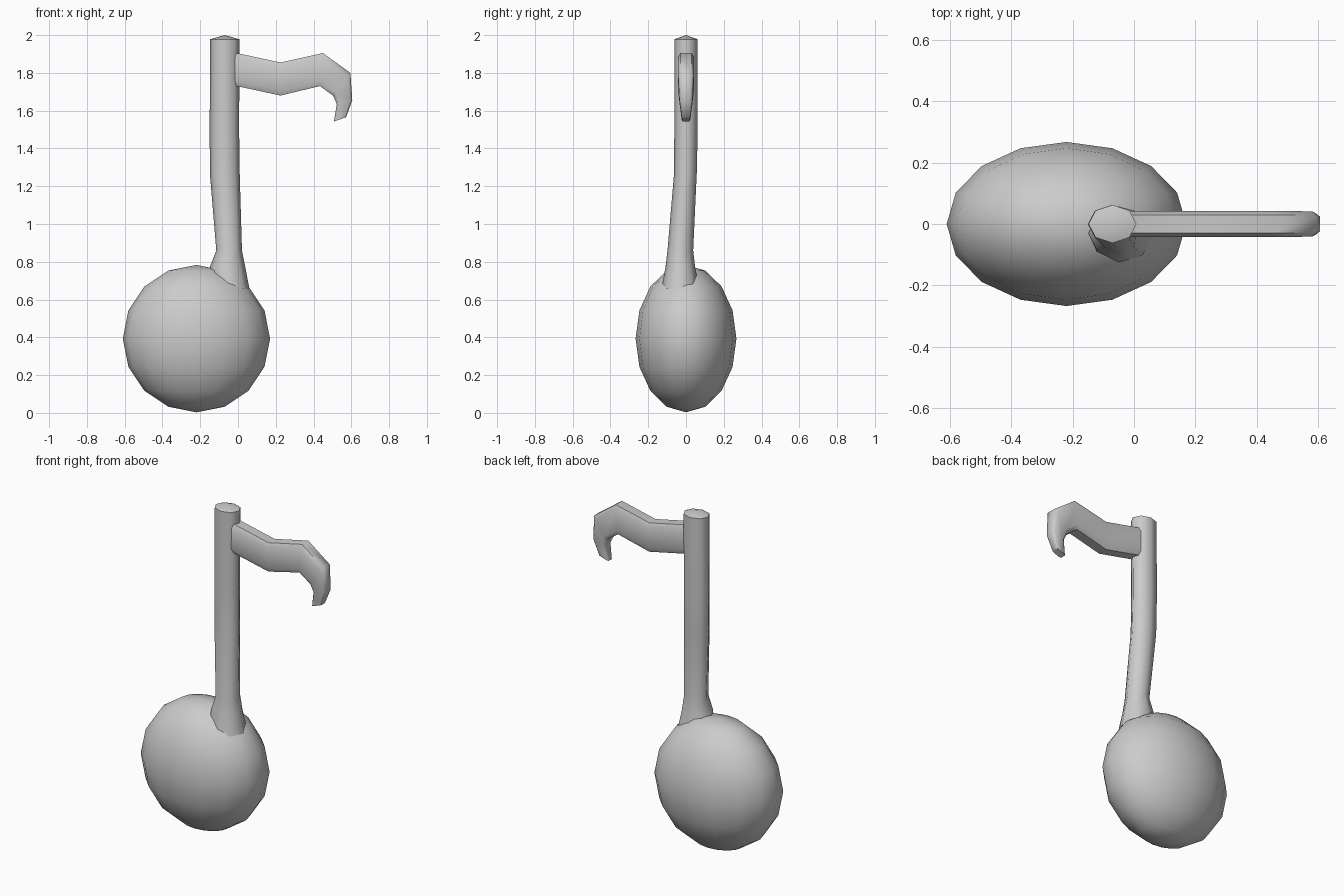
import bpy, bmesh
from math import cos, sin, pi, radians

if "Cube" in bpy.data.objects:
    bpy.data.objects.remove(bpy.data.objects["Cube"])


def finish(name, bm, angle=60):
    bmesh.ops.recalc_face_normals(bm, faces=bm.faces)
    mesh = bpy.data.meshes.new(name)
    bm.to_mesh(mesh)
    bm.free()
    obj = bpy.data.objects.new(name, mesh)
    bpy.context.collection.objects.link(obj)
    bpy.ops.object.select_all(action='DESELECT')
    obj.select_set(True)
    bpy.context.view_layer.objects.active = obj
    bpy.ops.object.shade_smooth_by_angle(angle=radians(angle))
    return obj


def loft(bm, rings):
    """Skin a list of equal-sized point rings; returns the last ring."""
    loops = [[bm.verts.new(p) for p in ring] for ring in rings]
    for a, b in zip(loops, loops[1:]):
        for i in range(len(a)):
            j = (i + 1) % len(a)
            bm.faces.new((a[i], a[j], b[j], b[i]))
    return loops[-1]


# Note head: flattened 16-sided ball
bm = bmesh.new()
bmesh.ops.create_uvsphere(bm, u_segments=16, v_segments=8, radius=1)
bmesh.ops.scale(bm, vec=(0.39, 0.267, 0.39), verts=bm.verts)
bmesh.ops.translate(bm, vec=(-0.22, 0, 0.393), verts=bm.verts)
finish("note_head", bm)

# Stem: octagonal tube flaring into the head (cx, cy, z, rx, ry)
stations = [(-0.047, -0.03, 0.655, 0.108, 0.10),
            (-0.055, -0.03, 0.775, 0.093, 0.078),
            (-0.047, -0.03, 0.86, 0.068, 0.068),
            (-0.070, -0.003, 1.27, 0.079, 0.06),
            (-0.072, 0.0, 1.50, 0.078, 0.062),
            (-0.070, 0.0, 1.978, 0.078, 0.062)]
bm = bmesh.new()
top = loft(bm, [[(cx + rx * cos(k * pi / 4), cy + ry * sin(k * pi / 4), z)
                 for k in range(8)] for cx, cy, z, rx, ry in stations])
tip = bm.verts.new((-0.07, 0, 2.0))
for i in range(8):
    bm.faces.new((top[i], top[(i + 1) % 8], tip))
finish("stem", bm)

# Flag: rounded bar hooking down (outer x, z, inner x, z, half width)
profile = [(-0.02, 1.908, -0.02, 1.733, 0.043),
           (0.225, 1.855, 0.225, 1.68, 0.043),
           (0.45, 1.905, 0.434, 1.73, 0.043),
           (0.595, 1.80, 0.505, 1.678, 0.041),
           (0.605, 1.655, 0.523, 1.634, 0.034),
           (0.572, 1.565, 0.508, 1.543, 0.022)]
section = [(1, 0.7), (0.7, 1), (-0.7, 1), (-1, 0.7),
           (-1, -0.7), (-0.7, -1), (0.7, -1), (1, -0.7)]
bm = bmesh.new()
end = loft(bm, [[((ox + ix) / 2 + t * (ox - ix) / 2, w * s,
                  (oz + iz) / 2 + t * (oz - iz) / 2) for t, s in section]
                for ox, oz, ix, iz, w in profile])
bm.faces.new(end)
finish("flag", bm)
